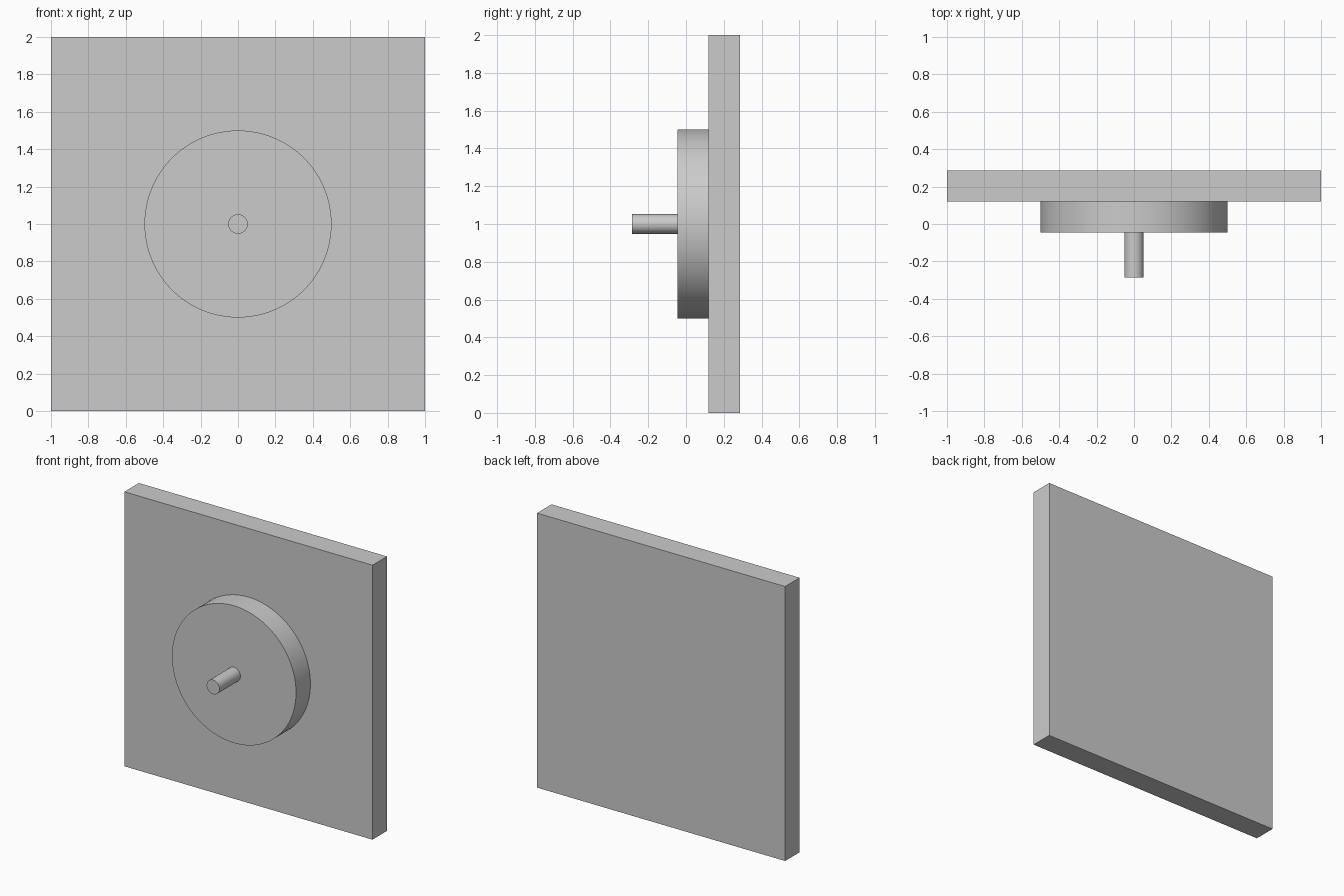
import bpy
import math

if "Cube" in bpy.data.objects:
    bpy.data.objects.remove(bpy.data.objects["Cube"], do_unlink=True)

# Single plain grey material
GREY = (0.6, 0.6, 0.6, 1)
grey = bpy.data.materials.new("plain_grey")
grey.use_nodes = True
grey.diffuse_color = GREY
grey.node_tree.nodes["Principled BSDF"].inputs["Base Color"].default_value = GREY

CENTRE_Z = 1.0


def finish(name):
    obj = bpy.context.object
    obj.name = obj.data.name = name
    obj.data.materials.append(grey)
    return obj


def cylinder(name, radius, front, back, sides):
    """Smooth-sided cylinder lying along y."""
    bpy.ops.mesh.primitive_cylinder_add(
        vertices=sides, radius=radius, depth=back - front,
        location=(0, (front + back) / 2, CENTRE_Z), rotation=(math.pi / 2, 0, 0))
    bpy.ops.object.transform_apply(location=False, rotation=True, scale=True)
    bpy.ops.object.shade_smooth_by_angle(angle=math.radians(30))
    return finish(name)


# Square back plate
PLATE_FRONT, PLATE_BACK = 0.12, 0.287
bpy.ops.mesh.primitive_cube_add(size=1, location=(0, (PLATE_FRONT + PLATE_BACK) / 2, CENTRE_Z))
bpy.context.object.scale = (2, PLATE_BACK - PLATE_FRONT, 2)
bpy.ops.object.transform_apply(location=False, rotation=False, scale=True)
finish("back_plate")

# Round disc and the pin at its centre
DISC_FRONT = -0.046
cylinder("disc", 0.5, DISC_FRONT, PLATE_FRONT, 96)
cylinder("centre_pin", 0.052, -0.287, DISC_FRONT, 48)
